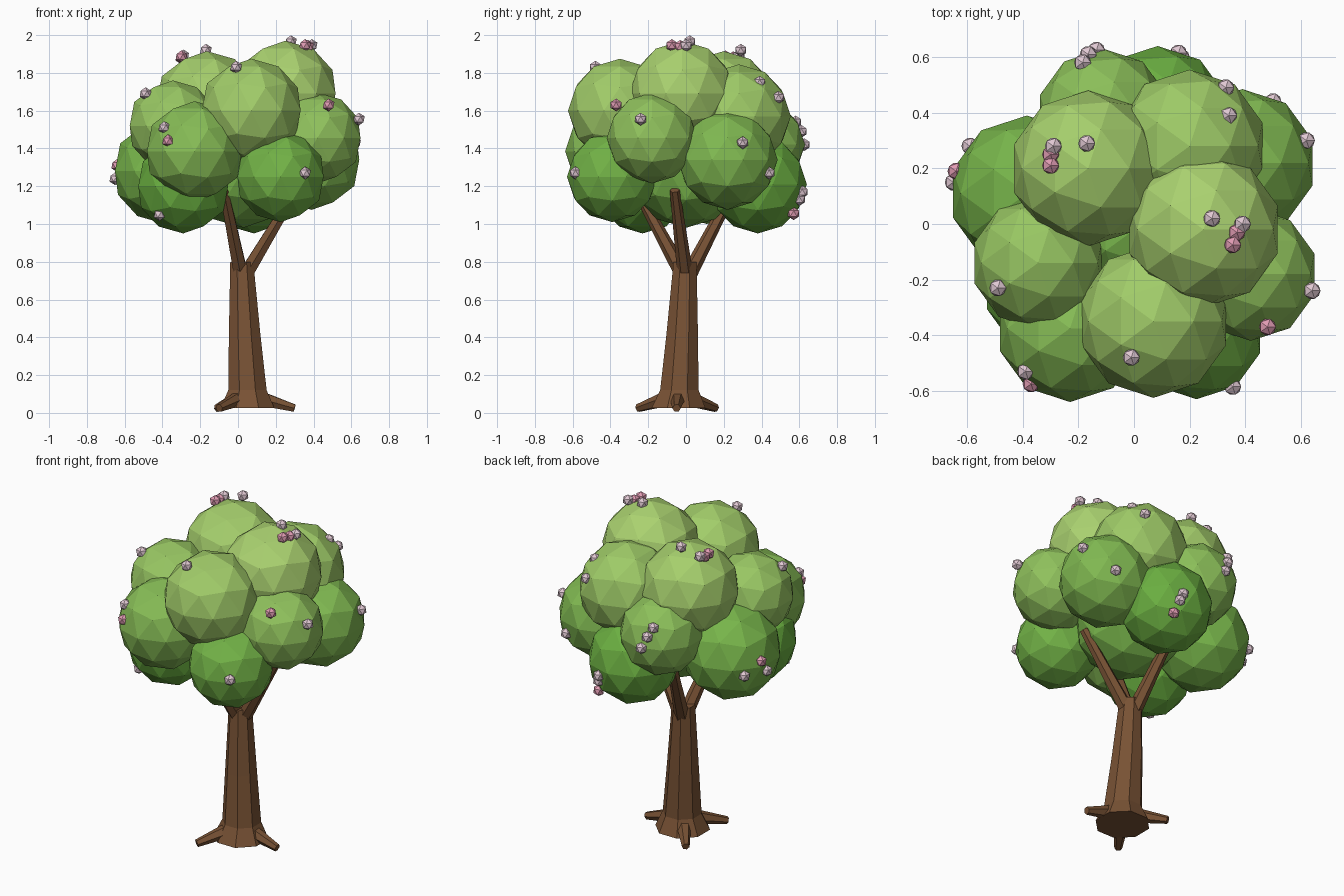
import bpy, bmesh, math
from mathutils import Vector


def material(name, rgb):
    m = bpy.data.materials.new(name)
    m.diffuse_color = (*rgb, 1)
    return m


def tube(name, rings, sides, mat, level=False):
    """Faceted tube through (x, y, z, radius) rings; level keeps rings horizontal."""
    bm = bmesh.new()
    axis = Vector(rings[-1][:3]) - Vector(rings[0][:3])
    q = Vector((0, 0, 1)).rotation_difference(Vector((0, 0, 1)) if level else axis)
    loops = []
    for x, y, z, r in rings:
        loop = []
        for i in range(sides):
            a = 2 * math.pi * (i + 0.5) / sides
            loop.append(bm.verts.new(Vector((x, y, z)) + q @ Vector((r * math.cos(a), r * math.sin(a), 0))))
        loops.append(loop)
    for a, b in zip(loops, loops[1:]):
        for i in range(sides):
            j = (i + 1) % sides
            bm.faces.new((a[i], a[j], b[j], b[i]))
    bm.faces.new(loops[0][::-1])
    bm.faces.new(loops[-1])
    me = bpy.data.meshes.new(name)
    bm.to_mesh(me)
    bm.free()
    me.materials.append(mat)
    bpy.context.collection.objects.link(bpy.data.objects.new(name, me))


def ball(name, pos, r, sub, mat):
    bpy.ops.mesh.primitive_ico_sphere_add(subdivisions=sub, radius=r, location=pos)
    ob = bpy.context.object
    ob.name = name
    ob.data.materials.append(mat)


bark = material("bark", (0.19, 0.085, 0.035))
pale = material("pale_blossom", (0.75, 0.58, 0.65))
pink = material("pink_blossom", (0.75, 0.33, 0.45))

# Leaning trunk with a flared foot
tube("trunk", [(0.05, -0.04, 0.025, 0.155), (0.05, -0.035, 0.12, 0.11),
               (0.035, -0.02, 0.42, 0.09), (0.02, -0.005, 0.8, 0.066)], 8, bark, True)

# Three surface roots
for x, y in [(0.30, -0.05), (-0.10, -0.255), (-0.11, 0.16)]:
    sx, sy = 0.05 + (x - 0.05) * 0.3, -0.04 + (y + 0.04) * 0.3
    tube("root", [(sx, sy, 0.075, 0.042), (x, y, 0.025, 0.022)], 6, bark)

# Three branches reaching into the crown
for x, y in [(0.31, -0.06), (-0.075, 0.25), (-0.075, -0.26)]:
    tube("branch", [(0.02 + x * 0.08, y * 0.08, 0.74, 0.042), (x, y, 1.18, 0.026)], 6, bark)

# Foliage clumps: x, y, z, radius
clumps = [
    (-0.165, 0.20, 1.635, 0.28), (0.25, -0.02, 1.69, 0.28),
    (0.07, -0.35, 1.60, 0.275), (0.20, 0.28, 1.57, 0.275),
    (-0.345, -0.14, 1.52, 0.24), (-0.23, -0.375, 1.385, 0.265),
    (0.42, -0.18, 1.455, 0.24), (0.39, 0.22, 1.34, 0.265),
    (0.225, -0.39, 1.25, 0.24), (-0.29, -0.23, 1.20, 0.25),
    (0.085, 0.38, 1.21, 0.26), (-0.385, 0.11, 1.28, 0.28),
    (-0.11, 0.39, 1.42, 0.24), (0.03, 0.0, 1.29, 0.31)]
low, high = Vector((0.14, 0.42, 0.05)), Vector((0.40, 0.64, 0.16))
for x, y, z, r in clumps:
    t = min(1, max(0, (z - 1.2) / 0.48))
    ball("foliage", (x, y, z), r, 2, material("leaf", low.lerp(high, t)))

# Blossoms resting on the clumps
pale_spots = [
    (-0.17, 0.29, 1.92), (-0.29, 0.28, 1.89), (0.28, 0.02, 1.965), (0.39, 0.0, 1.945),
    (-0.01, -0.48, 1.83), (-0.49, -0.23, 1.69), (-0.39, -0.53, 1.51), (0.64, -0.24, 1.555),
    (0.355, -0.585, 1.27), (-0.415, -0.36, 1.05), (0.62, 0.30, 1.43), (0.34, 0.39, 1.75),
    (0.33, 0.49, 1.67), (-0.185, 0.58, 1.54), (-0.165, 0.61, 1.49), (-0.135, 0.625, 1.42),
    (0.16, 0.615, 1.17), (0.17, 0.60, 1.13), (0.50, 0.44, 1.27), (-0.65, 0.15, 1.24),
    (-0.59, 0.28, 1.24)]
pink_spots = [
    (-0.30, 0.25, 1.88), (-0.30, 0.21, 1.885), (0.37, -0.03, 1.94), (0.355, -0.075, 1.945),
    (-0.37, -0.575, 1.44), (0.48, -0.37, 1.63), (0.19, 0.57, 1.055), (-0.64, 0.19, 1.31)]
for spots, mat in ((pale_spots, pale), (pink_spots, pink)):
    for p in spots:
        ball("blossom", p, 0.034, 1, mat)
